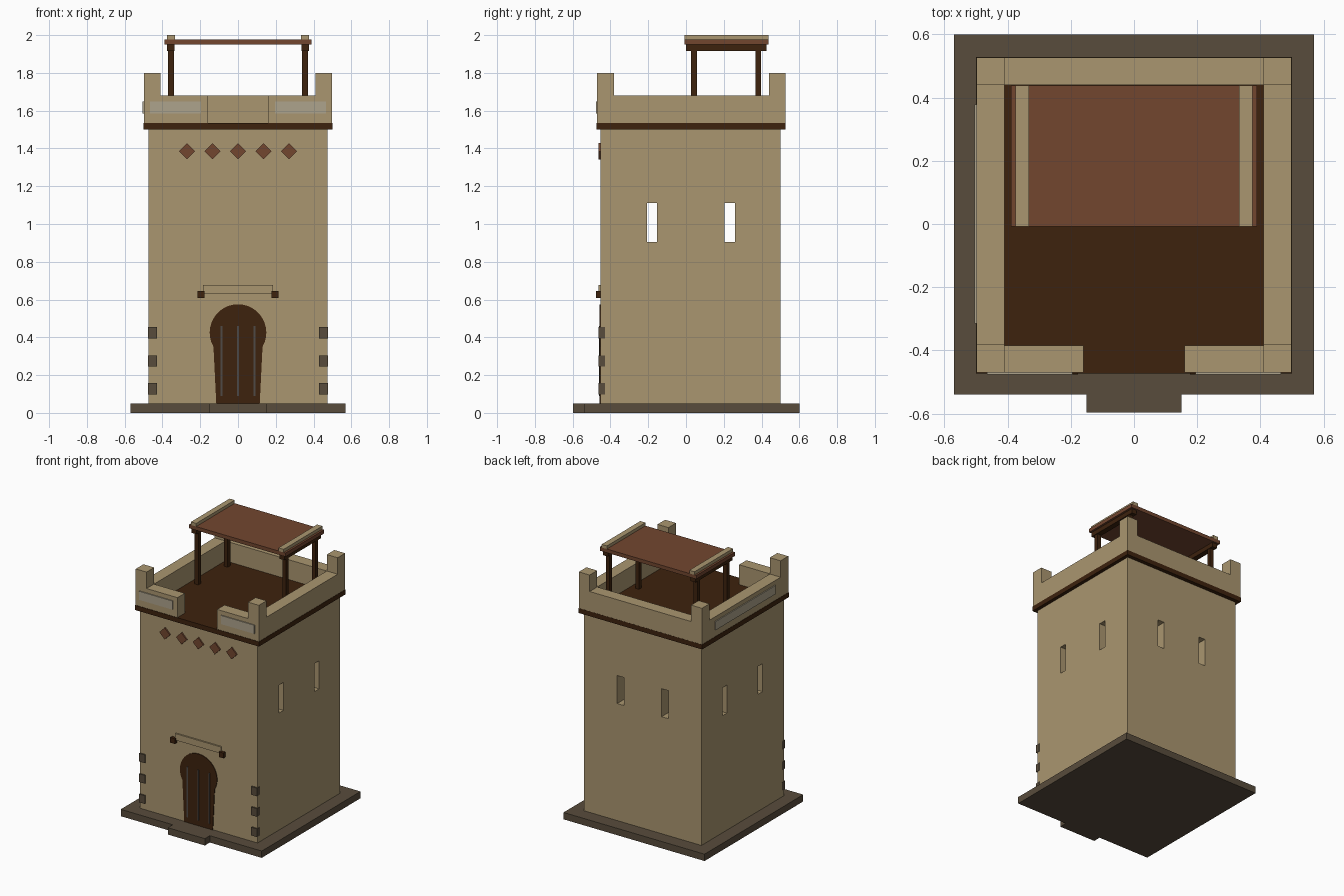
import bpy, math

if "Cube" in bpy.data.objects:
    bpy.data.objects.remove(bpy.data.objects["Cube"])


def mat(name, r, g, b):
    lin = [((c / 255 + 0.055) / 1.055) ** 2.4 for c in (r, g, b)]
    m = bpy.data.materials.new(name)
    m.diffuse_color = (*lin, 1)
    m.use_nodes = True
    m.node_tree.nodes["Principled BSDF"].inputs["Base Color"].default_value = m.diffuse_color
    return m


TAN = mat("tan_plaster", 170, 150, 112)
DARK = mat("dark_wood", 61, 34, 13)
STONE = mat("base_stone", 88, 76, 60)
RED = mat("red_clay", 114, 70, 47)
PALE = mat("pale_panel", 173, 163, 140)
IRON = mat("iron", 78, 74, 70)


def prism(name, pts, y0, y1, m):
    """Extrude an x-z outline from y0 (front) to y1 (back)."""
    n = len(pts)
    verts = [(x, y0, z) for x, z in pts] + [(x, y1, z) for x, z in pts]
    faces = [tuple(range(n)), tuple(range(2 * n - 1, n - 1, -1))]
    faces += [(i, i + n, (i + 1) % n + n, (i + 1) % n) for i in range(n)]
    me = bpy.data.meshes.new(name)
    me.from_pydata(verts, [], faces)
    me.materials.append(m)
    ob = bpy.data.objects.new(name, me)
    bpy.context.collection.objects.link(ob)
    return ob


def box(name, x0, x1, y0, y1, z0, z1, m):
    return prism(name, [(x0, z0), (x1, z0), (x1, z1), (x0, z1)], y0, y1, m)


def pair(name, x0, x1, *rest):
    """A box and its mirror image across x = 0."""
    box(name + "_right", x0, x1, *rest)
    box(name + "_left", -x1, -x0, *rest)


# Plinth and doorstep
box("plinth", -0.57, 0.57, -0.54, 0.60, 0, 0.05, STONE)
box("doorstep", -0.15, 0.15, -0.597, -0.54, 0, 0.05, STONE)

# Hollow tower body with window slits cut through the sides and back
body = box("tower_body", -0.475, 0.475, -0.452, 0.50, 0.05, 1.50, TAN)
cutters = [box("hollow_cutter", -0.385, 0.385, -0.362, 0.41, 0.10, 1.45, TAN)]
for y in (-0.18, 0.232):
    cutters.append(box("side_slit_cutter", -0.7, 0.7, y - 0.027, y + 0.027, 0.905, 1.11, TAN))
for x in (-0.18, 0.18):
    cutters.append(box("back_slit_cutter", x - 0.027, x + 0.027, 0.3, 0.7, 0.905, 1.11, TAN))
bpy.context.view_layer.objects.active = body
for c in cutters:
    c.hide_render = True
    mod = body.modifiers.new("cut", "BOOLEAN")
    mod.operation = "DIFFERENCE"
    mod.solver = "EXACT"
    mod.object = c
    bpy.ops.object.modifier_apply(modifier=mod.name)
for c in cutters:
    bpy.data.objects.remove(c)

# Roof floor, parapet walls and corner posts
box("roof_floor", -0.50, 0.50, -0.473, 0.528, 1.50, 1.535, DARK)
pair("parapet_side", 0.41, 0.498, -0.382, 0.44, 1.535, 1.68, TAN)
pair("parapet_front", 0.16, 0.41, -0.47, -0.385, 1.535, 1.68, TAN)
box("parapet_back", -0.41, 0.41, 0.44, 0.527, 1.535, 1.68, TAN)
pair("corner_post_front", 0.41, 0.498, -0.47, -0.382, 1.535, 1.80, TAN)
pair("corner_post_back", 0.41, 0.498, 0.44, 0.527, 1.535, 1.80, TAN)

# Pale panels on the front and left parapet
pair("front_panel", 0.195, 0.465, -0.477, -0.469, 1.585, 1.648, PALE)
box("left_panel", -0.505, -0.497, -0.315, 0.378, 1.585, 1.648, PALE)

# Canopy: posts, beams, sheet and top rails
for y in (0.042, 0.382):
    pair("canopy_post", 0.34, 0.37, y - 0.015, y + 0.015, 1.535, 1.92, DARK)
pair("canopy_beam", 0.335, 0.375, 0.0, 0.425, 1.917, 1.95, DARK)
box("canopy_sheet", -0.39, 0.39, -0.008, 0.438, 1.95, 1.977, RED)
pair("canopy_rail", 0.333, 0.375, -0.008, 0.438, 1.977, 2.0, TAN)

# Row of diamond ornaments
for i in range(-2, 3):
    x, z, r = i * 0.135, 1.385, 0.043
    prism("diamond", [(x, z - r), (x + r, z), (x, z + r), (x - r, z)], -0.462, -0.45, RED)

# Corner stones
for z in (0.127, 0.275, 0.425):
    pair("corner_stone", 0.43, 0.477, -0.462, -0.43, z - 0.03, z + 0.03, STONE)

# Horseshoe-arched door with iron strips
outline = [(-0.115, 0.05), (0.115, 0.05)]
for i in range(25):
    a = math.radians(-30 + 240 * i / 24)
    outline.append((0.15 * math.cos(a), 0.425 + 0.15 * math.sin(a)))
prism("door", outline, -0.457, -0.45, DARK)
for x in (-0.088, 0, 0.088):
    box("door_strip", x - 0.005, x + 0.005, -0.461, -0.455, 0.09, 0.46, IRON)

# Lintel above the door with wooden end blocks
box("lintel", -0.185, 0.185, -0.463, -0.45, 0.63, 0.678, TAN)
pair("lintel_block", 0.178, 0.215, -0.476, -0.45, 0.608, 0.646, DARK)
